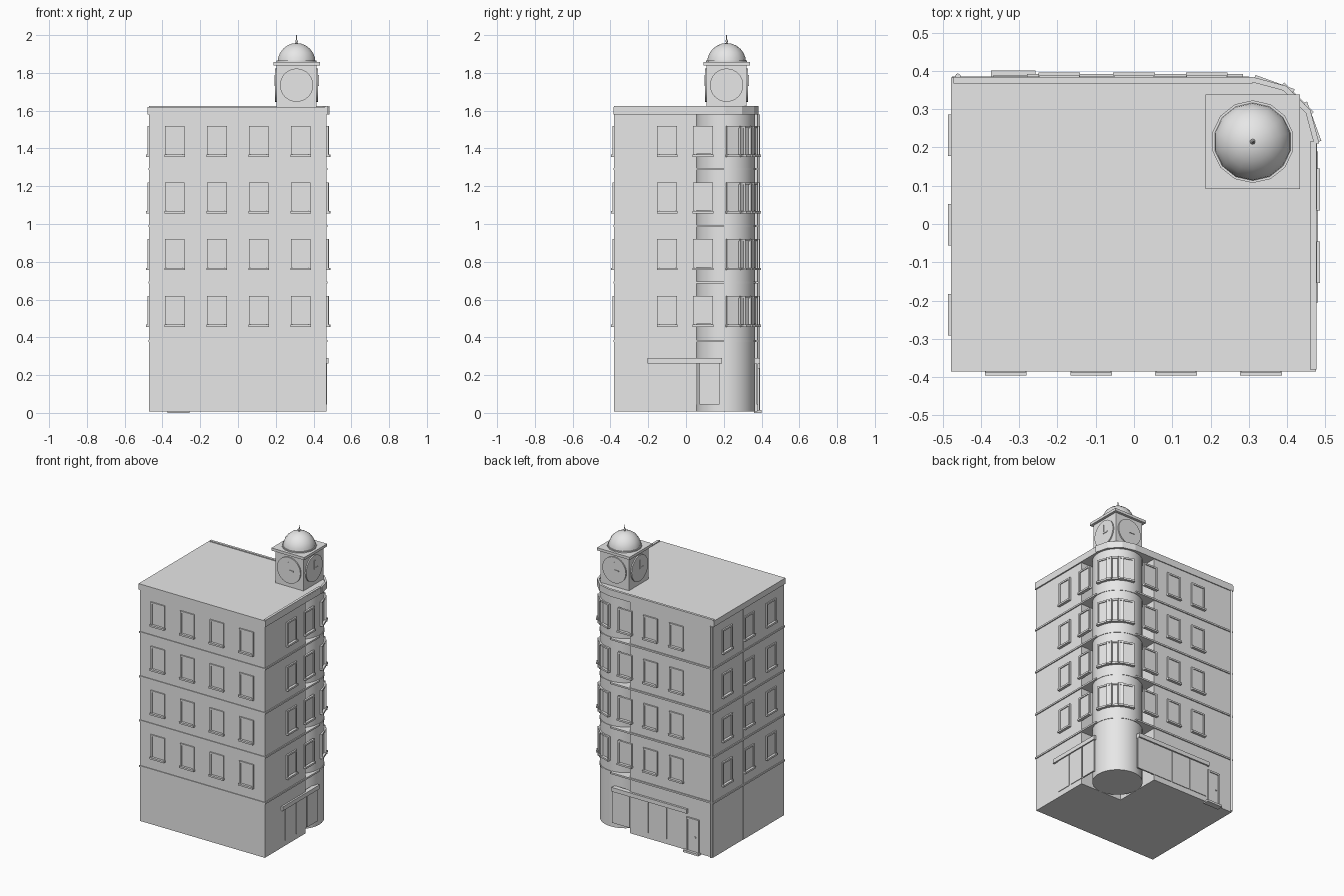
import bpy, bmesh, math
from mathutils import Matrix, Vector

if "Cube" in bpy.data.objects:
    bpy.data.objects.remove(bpy.data.objects["Cube"])

stone = bpy.data.materials.new("plain_grey")
stone.diffuse_color = (0.8, 0.8, 0.8, 1)
stone.use_nodes = True
stone.node_tree.nodes["Principled BSDF"].inputs["Base Color"].default_value = stone.diffuse_color

W, D = 0.47, 0.38            # half width and half depth of the walls
CX, CY, R = 0.31, 0.21, 0.155  # corner turret axis and radius
FLOORS = [0.46 + 0.30 * i for i in range(4)]


def finish(name, bm, smooth=False):
    bmesh.ops.recalc_face_normals(bm, faces=bm.faces)
    me = bpy.data.meshes.new(name)
    bm.to_mesh(me)
    bm.free()
    me.materials.append(stone)
    ob = bpy.data.objects.new(name, me)
    bpy.context.collection.objects.link(ob)
    if smooth:
        bpy.context.view_layer.objects.active = ob
        ob.select_set(True)
        bpy.ops.object.shade_smooth_by_angle(angle=math.radians(40))
        ob.select_set(False)
    return ob


def add_box(bm, x0, x1, y0, y1, z0, z1, m=Matrix()):
    mid = Vector(((x0 + x1) / 2, (y0 + y1) / 2, (z0 + z1) / 2))
    size = Matrix.Diagonal((x1 - x0, y1 - y0, z1 - z0, 1))
    bmesh.ops.create_cube(bm, size=1, matrix=m @ Matrix.Translation(mid) @ size)


def boxes(name, dims, m=Matrix()):
    bm = bmesh.new()
    for d in dims:
        add_box(bm, *d, m)
    return finish(name, bm)


def cylinder(name, r1, r2, z0, z1, x, y, seg=32):
    bm = bmesh.new()
    bmesh.ops.create_cone(bm, cap_ends=True, segments=seg, radius1=r1, radius2=r2,
                          depth=z1 - z0, matrix=Matrix.Translation((x, y, (z0 + z1) / 2)))
    return finish(name, bm, True)


def facing(x, y, z, angle):
    """Local frame whose +y points outwards at the given angle."""
    return Matrix.Translation((x, y, z)) @ Matrix.Rotation(angle - math.pi / 2, 4, 'Z')


def add_window(bm, m):
    w, h, t = 0.0525, 0.16, 0.011
    add_box(bm, -w + t, w - t, -0.004, 0.002, t, h - t, m)       # pane
    for s in (-1, 1):                                            # jambs
        a, b = sorted((s * w, s * (w - t)))
        add_box(bm, a, b, -0.006, 0.008, 0, h, m)
    add_box(bm, -w + t, w - t, -0.006, 0.008, h - t, h, m)       # head
    add_box(bm, -w - 0.002, w + 0.002, -0.006, 0.016, -0.004, 0.008, m)  # sill


def windows(name, spots):
    bm = bmesh.new()
    for z in FLOORS:
        for x, y, a in spots:
            add_window(bm, facing(x, y, z, math.radians(a)))
    finish(name, bm)


# Main walls, leaving a notch for the turret
boxes("main_block", [(-W, W - 0.002, -D, 0.055, 0.008, 1.59)])
boxes("rear_block", [(-W + 0.002, 0.155, 0.055, D - 0.002, 0.008, 1.59)])
cylinder("corner_turret", R, R, 0.008, 1.60, CX, CY, 40)

# String courses, running on past the notch to the turret
for i, z in enumerate((0.38, 0.69, 0.99, 1.29)):
    o = 0.005
    boxes("string_course_%d" % i, [(-W - o, W + o, -D - o, 0.20, z - 0.005, z + 0.006),
                                   (-W - o, 0.30, 0.20, D + o, z - 0.005, z + 0.006)])
    cylinder("turret_band_%d" % i, R + 0.003, R + 0.003, z - 0.005, z + 0.006, CX, CY, 40)


# Roof slab with rounded corner
def corner_arc(r):
    return [(CX + r * math.cos(a), CY + r * math.sin(a))
            for a in (math.pi / 2 * i / 6 for i in range(7))]


bm = bmesh.new()
outline = [(-0.478, -0.385), (0.475, -0.385)] + corner_arc(0.168) + [(-0.478, 0.383)]
base = bm.faces.new([bm.verts.new((x, y, 1.58)) for x, y in outline])
top = bmesh.ops.extrude_face_region(bm, geom=[base], use_keep_orig=True)
bmesh.ops.translate(bm, vec=(0, 0, 0.04),
                    verts=[v for v in top["geom"] if isinstance(v, bmesh.types.BMVert)])
finish("roof_slab", bm)

# Low parapets along the street sides
boxes("parapet", [(-0.472, 0.31, 0.367, 0.384, 1.58, 1.626),
                  (0.46, 0.477, -0.38, 0.215, 1.58, 1.626)])
bm = bmesh.new()
inner, outer = corner_arc(0.16), corner_arc(0.174)
for i in range(0, 6, 2):
    quad = [outer[i], outer[i + 2], inner[i + 2], inner[i]]
    lo = [bm.verts.new((x, y, 1.58)) for x, y in quad]
    hi = [bm.verts.new((x, y, 1.626)) for x, y in quad]
    bm.faces.new(lo)
    bm.faces.new(hi)
    for j in range(4):
        k = (j + 1) % 4
        bm.faces.new((lo[j], lo[k], hi[k], hi[j]))
finish("corner_parapet", bm)

# Upper windows on each wall and on the turret
windows("front_windows", [(x, -D, -90) for x in (-0.335, -0.112, 0.11, 0.332)])
windows("left_windows", [(-W, y, 180) for y in (-0.237, -0.002, 0.232)])
windows("right_windows", [(W, y, 0) for y in (-0.1, 0.09)])
windows("back_windows", [(x, D, 90) for x in (-0.195, 0, 0.19)])
windows("turret_windows", [(CX + R * math.cos(math.radians(a)),
                            CY + R * math.sin(math.radians(a)), a) for a in (20, 45, 70)])

# Shopfronts: fascia board, glass panels
boxes("right_fascia", [(0.45, 0.48, -0.205, 0.19, 0.262, 0.29)])
boxes("right_shop_glass", [(0.462, 0.472, y, y + 0.106, 0.045, 0.262)
                           for y in (-0.165, -0.047, 0.071)])
boxes("back_fascia", [(-0.28, 0.285, 0.36, 0.392, 0.262, 0.29)])
boxes("back_shop_glass", [(x, x + 0.132, 0.372, 0.382, 0.045, 0.262)
                          for x in (-0.262, -0.122, 0.018, 0.158)][:4])

# Street door with frame, handle and step
boxes("street_door", [(-0.355, -0.285, 0.37, 0.383, 0.012, 0.225)])
boxes("door_frame", [(-0.367, -0.355, 0.37, 0.389, 0.012, 0.237),
                     (-0.285, -0.273, 0.37, 0.389, 0.012, 0.237),
                     (-0.355, -0.285, 0.37, 0.389, 0.225, 0.237)])
boxes("door_handle", [(-0.345, -0.335, 0.383, 0.389, 0.11, 0.118)])
boxes("door_step", [(-0.373, -0.257, 0.36, 0.401, 0, 0.014)])

# Drain pipe at the back corner
cylinder("drain_pipe", 0.007, 0.007, 0.01, 1.58, -0.46, 0.386, 10)

# Clock tower
TY = 0.215
boxes("clock_tower", [(CX - 0.106, CX + 0.106, TY - 0.106, TY + 0.106, 1.60, 1.845)])
boxes("tower_eaves", [(CX - 0.123, CX + 0.123, TY - 0.123, TY + 0.123, 1.84, 1.858)])
for i in range(4):
    a = i * math.pi / 2
    m = facing(CX + 0.106 * math.cos(a), TY + 0.106 * math.sin(a), 1.735, a)
    bm = bmesh.new()
    bmesh.ops.create_cone(bm, cap_ends=True, segments=32, radius1=0.088, radius2=0.088,
                          depth=0.016, matrix=m @ Matrix.Rotation(math.pi / 2, 4, 'X'))
    finish("clock_face_%d" % i, bm, True)
    boxes("clock_hands_%d" % i, [(-0.004, 0.004, 0.006, 0.012, -0.005, 0.055),
                                 (-0.035, 0.004, 0.006, 0.012, -0.004, 0.004)], m)

# Dome and finial
cylinder("dome_base", 0.108, 0.108, 1.856, 1.866, CX, TY, 14)
bm = bmesh.new()
bmesh.ops.create_uvsphere(bm, u_segments=14, v_segments=12, radius=0.103)
bmesh.ops.bisect_plane(bm, geom=bm.verts[:] + bm.edges[:] + bm.faces[:],
                       plane_co=(0, 0, 0), plane_no=(0, 0, 1), clear_inner=True)
bmesh.ops.translate(bm, verts=bm.verts, vec=(CX, TY, 1.855))
finish("dome", bm, True)
cylinder("finial", 0.005, 0.002, 1.95, 2.0, CX, TY, 8)
bm = bmesh.new()
bmesh.ops.create_uvsphere(bm, u_segments=10, v_segments=6, radius=0.007,
                          matrix=Matrix.Translation((CX, TY, 1.968)))
finish("finial_ball", bm, True)
